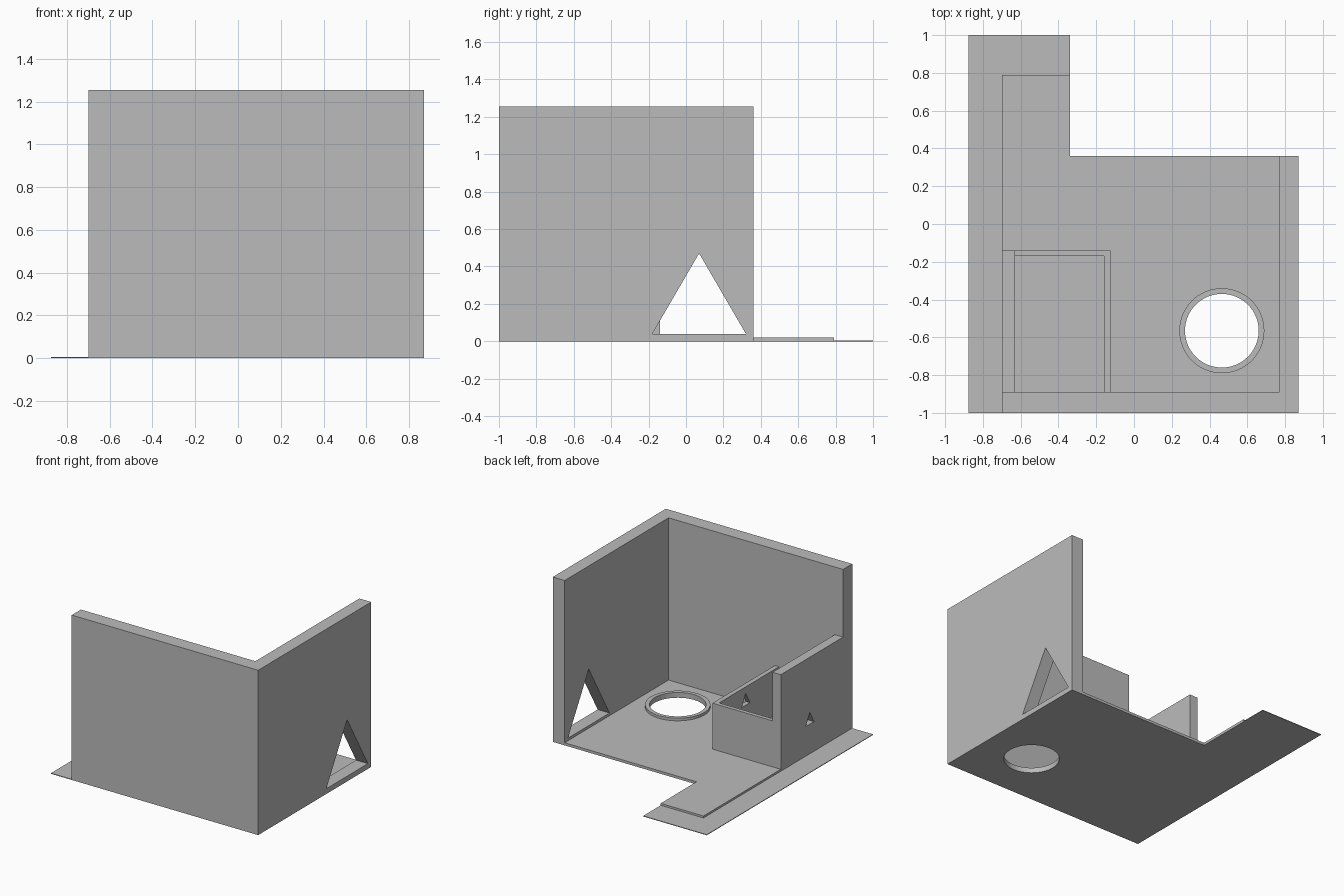
import bpy
import bmesh
from math import cos, sin, tau
from mathutils import Vector

if "Cube" in bpy.data.objects:
    bpy.data.objects.remove(bpy.data.objects["Cube"], do_unlink=True)

GREY = (0.5, 0.5, 0.5)
grey = bpy.data.materials.new("plain grey")
grey.use_nodes = True
grey.diffuse_color = (*GREY, 1)
grey.node_tree.nodes["Principled BSDF"].inputs["Base Color"].default_value = (*GREY, 1)


def prism(name, outline, direction):
    """Extrude a closed outline of 3D points along a direction."""
    bm = bmesh.new()
    face = bm.faces.new([bm.verts.new(p) for p in outline])
    top = bmesh.ops.extrude_face_region(bm, geom=[face])["geom"]
    moved = [v for v in top if isinstance(v, bmesh.types.BMVert)]
    bmesh.ops.translate(bm, verts=moved, vec=Vector(direction))
    bmesh.ops.recalc_face_normals(bm, faces=bm.faces)
    mesh = bpy.data.meshes.new(name)
    bm.to_mesh(mesh)
    bm.free()
    mesh.materials.append(grey)
    obj = bpy.data.objects.new(name, mesh)
    bpy.context.collection.objects.link(obj)
    return obj


def slab(name, points, z0, z1):
    return prism(name, [(x, y, z0) for x, y in points], (0, 0, z1 - z0))


def box(name, x0, x1, y0, y1, z0, z1):
    return slab(name, [(x0, y0), (x1, y0), (x1, y1), (x0, y1)], z0, z1)


def disc(name, radius, z0, z1, sides=64):
    cx, cy = 0.465, -0.565
    return slab(name, [(cx + radius * cos(tau * i / sides), cy + radius * sin(tau * i / sides))
                       for i in range(sides)], z0, z1)


def triangle(name, x0, x1, y, half, z0, z1):
    return prism(name, [(x0, y - half, z0), (x0, y + half, z0), (x0, y, z1)], (x1 - x0, 0, 0))


def cut(cutter, *targets):
    """Subtract the cutter from each target, then discard it."""
    cutter.hide_render = True
    for obj in targets:
        mod = obj.modifiers.new("opening", 'BOOLEAN')
        mod.operation = 'DIFFERENCE'
        mod.solver = 'EXACT'
        mod.object = cutter
        graph = bpy.context.evaluated_depsgraph_get()
        mesh = bpy.data.meshes.new_from_object(obj.evaluated_get(graph))
        obj.modifiers.clear()
        obj.data = mesh
    bpy.data.objects.remove(cutter, do_unlink=True)


LEFT, RIGHT, FRONT, BACK = -0.70, 0.87, -1.0, 0.36
IN_X, IN_Y, NECK = 0.77, -0.89, -0.34
BASE, FLOOR, TOP = 0.005, 0.02, 1.255

# Ground sheet and raised floor, both with a path leading out the back
base = slab("ground_sheet", [(-0.875, FRONT), (RIGHT, FRONT), (RIGHT, BACK),
                             (NECK, BACK), (NECK, 1), (-0.875, 1)], 0, BASE)
floor = slab("floor", [(LEFT, IN_Y), (IN_X, IN_Y), (IN_X, BACK),
                       (NECK, BACK), (NECK, 0.79), (LEFT, 0.79)], BASE, FLOOR)

# Two tall walls joined in one corner
walls = slab("corner_walls", [(LEFT, FRONT), (RIGHT, FRONT), (RIGHT, BACK),
                              (IN_X, BACK), (IN_X, IN_Y), (LEFT, IN_Y)], BASE, TOP)
cut(triangle("doorway_cutter", 0.6, 1.0, 0.07, 0.25, 0.04, 0.47), walls)

# Raised rim around the round opening in the floor
rim = disc("round_rim", 0.225, FLOOR, 0.04)
cut(disc("round_cutter", 0.195, -0.1, 0.1), base, floor, rim)

# Open enclosure: one high wall and a low L-shaped wall
high = box("enclosure_high_wall", LEFT, -0.63, IN_Y, -0.14, FLOOR, 0.74)
low = slab("enclosure_low_wall", [(-0.125, IN_Y), (-0.125, -0.14), (-0.63, -0.14),
                                  (-0.63, -0.17), (-0.16, -0.17), (-0.16, IN_Y)], FLOOR, 0.37)
cut(triangle("window_cutter", -0.8, 0.0, -0.49, 0.05, 0.23, 0.32), high, low)
